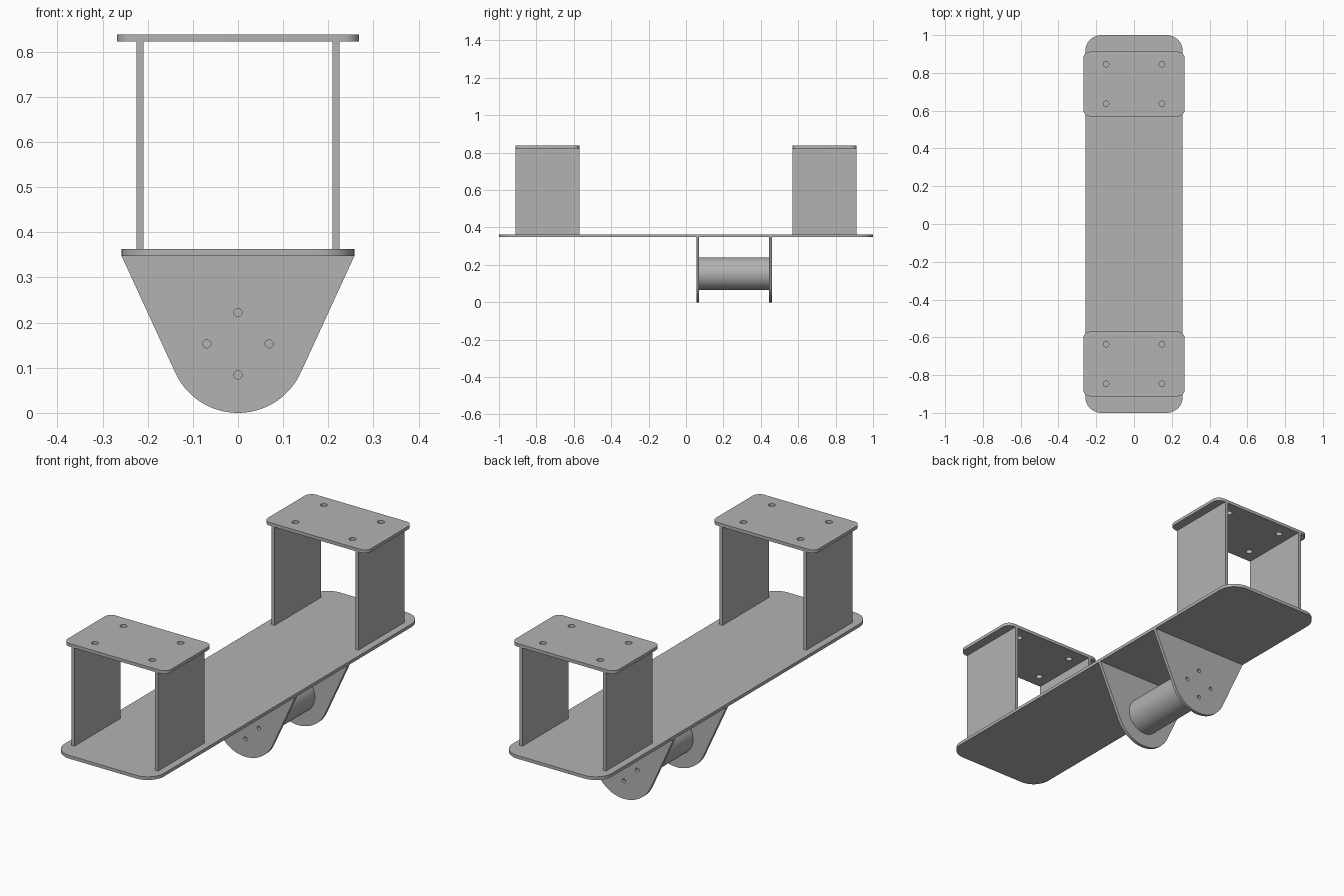
import bpy, bmesh, math
from mathutils import Matrix, Vector

if "Cube" in bpy.data.objects:
    bpy.data.objects.remove(bpy.data.objects["Cube"], do_unlink=True)

grey = bpy.data.materials.new("plain grey")
grey.use_nodes = True
colour = (0.45, 0.45, 0.45, 1)
grey.diffuse_color = colour
grey.node_tree.nodes["Principled BSDF"].inputs["Base Color"].default_value = colour

THICK = 0.015
BASE_TOP = 0.363
BASE_LOW = BASE_TOP - THICK
DECK_TOP = 0.838
STAND_Y = 0.741
ROD_Z = 0.153


def arc(cx, cy, r, start, end, n):
    """Points along an arc, angles in degrees."""
    angles = [math.radians(start + (end - start) * i / n) for i in range(n + 1)]
    return [(cx + r * math.cos(a), cy + r * math.sin(a)) for a in angles]


def circle(cx, cy, r):
    return arc(cx, cy, r, 0, 360, 24)[:-1]


def rounded_rect(hx, hy, r):
    points = []
    for i, (sx, sy) in enumerate([(1, 1), (-1, 1), (-1, -1), (1, -1)]):
        points += arc(sx * (hx - r), sy * (hy - r), r, 90 * i, 90 * i + 90, 10)
    return points


def finish(obj):
    obj.data.materials.clear()
    obj.data.materials.append(grey)
    bpy.ops.object.select_all(action='DESELECT')
    obj.select_set(True)
    bpy.context.view_layer.objects.active = obj
    bpy.ops.object.shade_smooth_by_angle(angle=math.radians(35))


def plate(name, outline, holes, location, upright=False):
    """Sheet cut from an outline with holes, centred on its thickness."""
    curve = bpy.data.curves.new(name, 'CURVE')
    curve.dimensions = '2D'
    curve.fill_mode = 'BOTH'
    curve.extrude = THICK / 2
    for loop in [outline] + holes:
        spline = curve.splines.new('POLY')
        spline.points.add(len(loop) - 1)
        for point, (x, y) in zip(spline.points, loop):
            point.co = (x, y, 0, 1)
        spline.use_cyclic_u = True
    source = bpy.data.objects.new(name + " outline", curve)
    bpy.context.collection.objects.link(source)
    graph = bpy.context.evaluated_depsgraph_get()
    mesh = bpy.data.meshes.new_from_object(source.evaluated_get(graph))
    bpy.data.objects.remove(source, do_unlink=True)
    bm = bmesh.new()
    bm.from_mesh(mesh)
    bmesh.ops.remove_doubles(bm, verts=bm.verts, dist=0.0001)
    if upright:
        bm.transform(Matrix.Rotation(math.pi / 2, 4, 'X'))
    bmesh.ops.recalc_face_normals(bm, faces=bm.faces)
    bm.to_mesh(mesh)
    bm.free()
    obj = bpy.data.objects.new(name, mesh)
    obj.location = location
    bpy.context.collection.objects.link(obj)
    finish(obj)


def box(name, size, location):
    mesh = bpy.data.meshes.new(name)
    bm = bmesh.new()
    bmesh.ops.create_cube(bm, size=1)
    bmesh.ops.scale(bm, vec=Vector(size), verts=bm.verts)
    bm.to_mesh(mesh)
    bm.free()
    obj = bpy.data.objects.new(name, mesh)
    obj.location = location
    bpy.context.collection.objects.link(obj)
    finish(obj)


# Long base plate
plate("base_plate", rounded_rect(0.258, 1, 0.085), [], (0, 0, BASE_TOP - THICK / 2))

# Two stands: a drilled deck on a pair of side walls
deck_holes = [circle(sx * 0.148, sy * 0.105, 0.015) for sx in (-1, 1) for sy in (-1, 1)]
wall_height = DECK_TOP - THICK - BASE_TOP
for end, sy in (("front", -1), ("back", 1)):
    y = sy * STAND_Y
    plate(end + "_deck", rounded_rect(0.268, 0.171, 0.035), deck_holes,
          (0, y, DECK_TOP - THICK / 2))
    for side, sx in (("left", 1), ("right", -1)):
        box(f"{end}_{side}_wall", (THICK, 0.342, wall_height),
            (sx * 0.217, y, BASE_TOP + wall_height / 2))

# Tapered hanging brackets with a round lower end and four bolt holes
bracket_outline = [(0.258, BASE_LOW), (-0.258, BASE_LOW)]
bracket_outline += arc(0, ROD_Z, ROD_Z, 180 + 24.5, 360 - 24.5, 40)
bolt_holes = [circle(x, ROD_Z + z, 0.009)
              for x, z in ((0.069, 0), (0, 0.069), (-0.069, 0), (0, -0.069))]
FRONT_Y, BACK_Y = 0.063, 0.452
for end, y in (("front", FRONT_Y), ("back", BACK_Y)):
    plate(end + "_bracket", bracket_outline, bolt_holes, (0, y, 0), upright=True)

# Rod between the brackets
bpy.ops.mesh.primitive_cylinder_add(
    vertices=64, radius=0.087, depth=BACK_Y - FRONT_Y - THICK,
    location=(0, (FRONT_Y + BACK_Y) / 2, ROD_Z), rotation=(math.pi / 2, 0, 0))
rod = bpy.context.object
rod.name = "cross_rod"
finish(rod)
